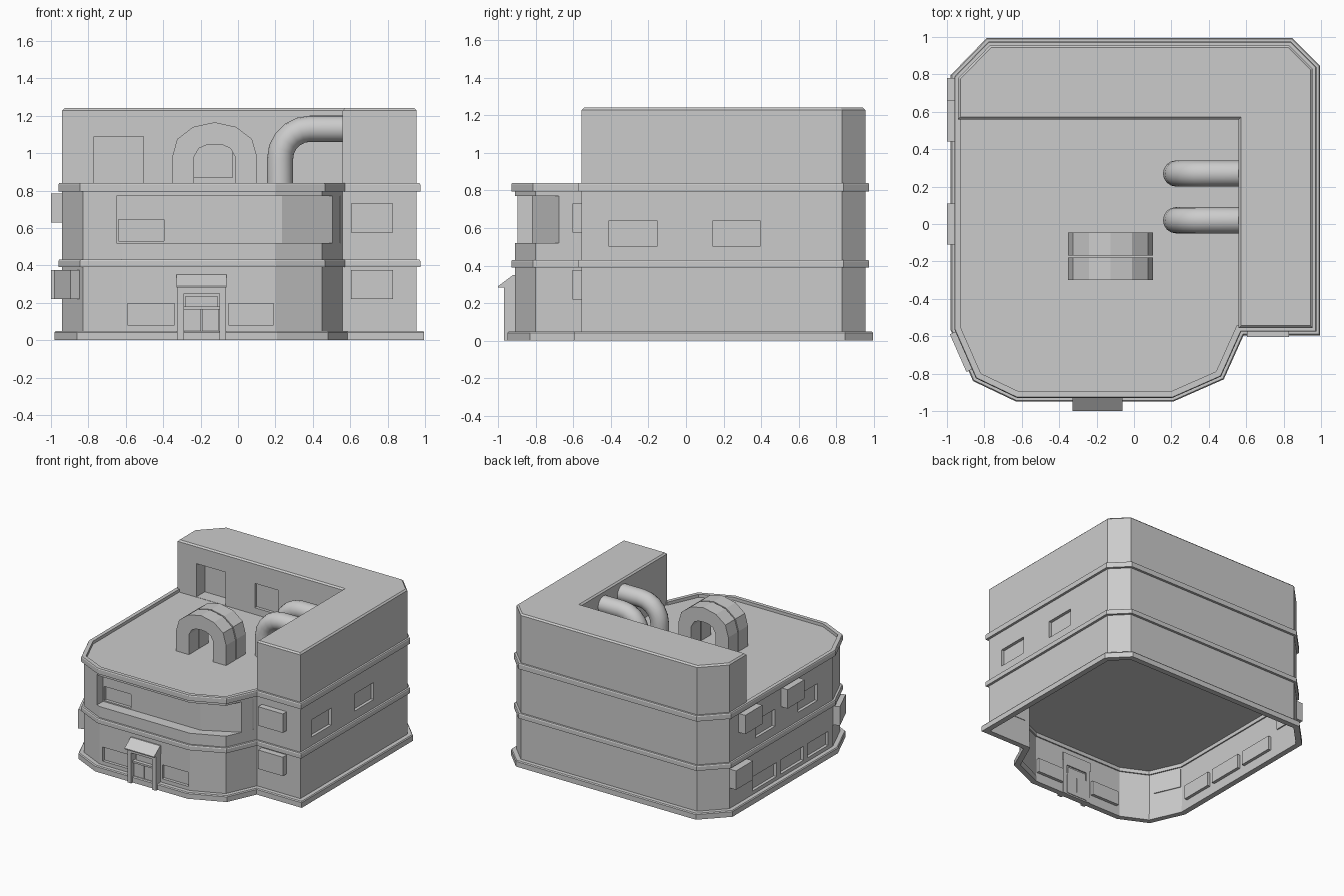
import bpy, bmesh, math
from mathutils import Vector, Matrix

if "Cube" in bpy.data.objects:
    bpy.data.objects.remove(bpy.data.objects["Cube"])

OUT = [(-.94, -.56), (-.83, -.81), (-.62, -.91), (.2, -.91), (.45, -.80), (.56, -.555),
       (.955, -.555), (.955, .83), (.83, .955), (-.77, .955), (-.94, .78)]


def finish(name, bm):
    bmesh.ops.recalc_face_normals(bm, faces=bm.faces)
    me = bpy.data.meshes.new(name)
    bm.to_mesh(me)
    bm.free()
    ob = bpy.data.objects.new(name, me)
    bpy.context.collection.objects.link(ob)
    return ob


def prism(name, pts, lo, hi, axis='z'):
    """Extrude a 2D profile along z, y (profile in xz) or x (profile in yz)."""
    put = {'z': lambda a, b, t: (a, b, t), 'y': lambda a, b, t: (a, t, b),
           'x': lambda a, b, t: (t, a, b)}[axis]
    bm = bmesh.new()
    rows = [[bm.verts.new(put(a, b, t)) for a, b in pts] for t in (lo, hi)]
    n = len(pts)
    for r in rows:
        bm.faces.new(r)
    for i in range(n):
        j = (i + 1) % n
        bm.faces.new((rows[0][i], rows[0][j], rows[1][j], rows[1][i]))
    return finish(name, bm)


def box(name, x0, x1, y0, y1, z0, z1):
    return prism(name, [(x0, y0), (x1, y0), (x1, y1), (x0, y1)], z0, z1)


def offset(pts, d):
    res, n = [], len(pts)
    for i in range(n):
        p, q, r = (Vector(pts[k % n]) for k in (i - 1, i, i + 1))
        a, b = (q - p).normalized(), (r - q).normalized()
        na, nb = Vector((a.y, -a.x)), Vector((b.y, -b.x))
        res.append(tuple(q + (na + nb) * d / (1 + na.dot(nb))))
    return res


def ring(name, d_in, d_out, d_top, z0, z1):
    """Band following the building outline."""
    bm = bmesh.new()
    loops = [[bm.verts.new((x, y, z)) for x, y in offset(OUT, d)]
             for d, z in ((d_out, z0), (d_out, z1 - .008), (d_top, z1), (d_in, z1), (d_in, z0))]
    n = len(OUT)
    for k in range(5):
        a, b = loops[k], loops[(k + 1) % 5]
        for i in range(n):
            j = (i + 1) % n
            bm.faces.new((a[i], a[j], b[j], b[i]))
    return finish(name, bm)


def cut(ob, cutters):
    bpy.context.view_layer.objects.active = ob
    for c in cutters:
        m = ob.modifiers.new('cut', 'BOOLEAN')
        m.operation, m.solver, m.object = 'DIFFERENCE', 'EXACT', c
        bpy.ops.object.modifier_apply(modifier=m.name)
        bpy.data.objects.remove(c)


# Ground storey: window recesses, open underneath
ground = prism('ground_storey', OUT, 0, .42)
cut(ground, [box('c', a, b, -1, -.885, .08, .195) for a, b in ((-.59, -.34), (-.05, .19))] +
    [box('c', -1, -.915, a, b, .08, .195) for a, b in ((-.5, -.23), (-.18, .12), (.17, .48))])
bm = bmesh.new()
bm.from_mesh(ground.data)
bmesh.ops.delete(bm, geom=[f for f in bm.faces if f.calc_center_median().z < .001], context='FACES_ONLY')
bm.to_mesh(ground.data)
bm.free()

# Upper storey: balcony notch and windows
upper = prism('upper_storey', OUT, .42, .815)
balcony = prism('c', [(-.65, -1), (.6, -1), (.6, -.58), (.545, -.58), (.545, -.655),
                      (.235, -.82), (-.65, -.82)], .52, .77)
cut(upper, [balcony, box('c', -.64, -.395, -.86, -.795, .53, .645)] +
    [box('c', .93, 1.1, a, b, .5, .64) for a, b in ((-.41, -.155), (.145, .395))] +
    [box('c', -1.1, -.915, a, b, .5, .64) for a, b in ((-.36, -.11), (.19, .44))])

# L-shaped roof block with door and window recesses
block = prism('roof_block', [(-.94, .56), (.56, .56), (.56, -.555), (.955, -.555), (.955, .83),
                             (.83, .955), (-.77, .955), (-.94, .78)], .81, 1.24)
bv = block.modifiers.new('bevel', 'BEVEL')
bv.width, bv.segments, bv.limit_method = .012, 1, 'WEIGHT'
bw = block.data.attributes.new('bevel_weight_edge', 'FLOAT', 'EDGE')
for e in block.data.edges:
    bw.data[e.index].value = float(all(block.data.vertices[v].co.z > 1.2 for v in e.vertices))
bpy.context.view_layer.objects.active = block
bpy.ops.object.modifier_apply(modifier='bevel')
cut(block, [box('c', -.77, -.505, .5, .67, .817, 1.09), box('c', -.24, -.03, .5, .585, .87, 1.07)])

# Plinth and floor bands
ring('plinth', -.005, .04, .034, 0, .05)
ring('floor_band', -.01, .02, .016, .39, .43)
ring('roof_band', -.015, .02, .016, .795, .84)

# Wall boxes
for i, (z0, z1) in enumerate(((.22, .375), (.575, .73))):
    box(f'front_wall_box_{i}', .605, .83, -.605, -.55, z0, z1)
for i, (y, z) in enumerate(((.55, .63), (0, .63), (.67, .22))):
    box(f'left_wall_box_{i}', -1, -.93, y - .11, y + .11, z, z + .155)
corner = box('corner_wall_box', -.11, .11, -.03, .03, .22, .375)
corner.matrix_world = Matrix.Translation((-.913, -.678, 0)) @ Matrix.Rotation(math.atan2(-.25, .11), 4, 'Z')

# Entrance: posts, lintel, sloped canopy, double door, transom
for n, x in (('left', -.325), ('right', -.1)):
    box(n + '_door_post', x, x + .035, -.97, -.9, 0, .29)
box('door_lintel', -.29, -.1, -.97, -.9, .25, .29)
prism('door_canopy', [(-.9, .35), (-.92, .35), (-1, .29), (-1, .282), (-.9, .282)], -.33, -.062, 'x')
for n, x in (('left', -.288), ('right', -.193)):
    box(n + '_door_leaf', x, x + .09, -.935, -.9, .012, .165)
box('door_transom', -.29, -.1, -.955, -.9, .165, .18)
box('transom_panel', -.28, -.11, -.925, -.9, .18, .235)

# Paired arches on the roof
outer = [(.227, .81), (.227, .98), (.2, 1.075), (.115, 1.14), (0, 1.165)]
inner = [(.11, .81), (.11, .98), (.085, 1.025), (.045, 1.043), (0, 1.047)]
def full(half):
    return half + [(-x, z) for x, z in half[-2::-1]]
prof = [(x - .125, z) for x, z in full(outer) + full(inner)[::-1]]
for i, y in enumerate((-.3, -.168)):
    prism(f'roof_arch_{i}', prof, y, y + .122, 'y')

# Bent pipes
path = [(.225, .8)] + [(.385 - .16 * math.cos(t), .97 + .16 * math.sin(t))
                       for t in (math.radians(18 * k) for k in range(6))] + [(.57, 1.13)]
for i, y in enumerate((.27, .02)):
    bm, rows = bmesh.new(), []
    for k, (x, z) in enumerate(path):
        a = math.radians(90 - 18 * min(max(k - 1, 0), 5))    # travel direction
        rows.append([bm.verts.new((x - math.sin(a) * .07 * math.cos(s), y + .07 * math.sin(s),
                                   z + math.cos(a) * .07 * math.cos(s)))
                     for s in (math.tau * j / 16 for j in range(16))])
    for p, q in zip(rows, rows[1:]):
        for j in range(16):
            m = (j + 1) % 16
            bm.faces.new((p[j], p[m], q[m], q[j]))
    for f in bm.faces:
        f.smooth = True
    finish(f'roof_pipe_{i}', bm)
